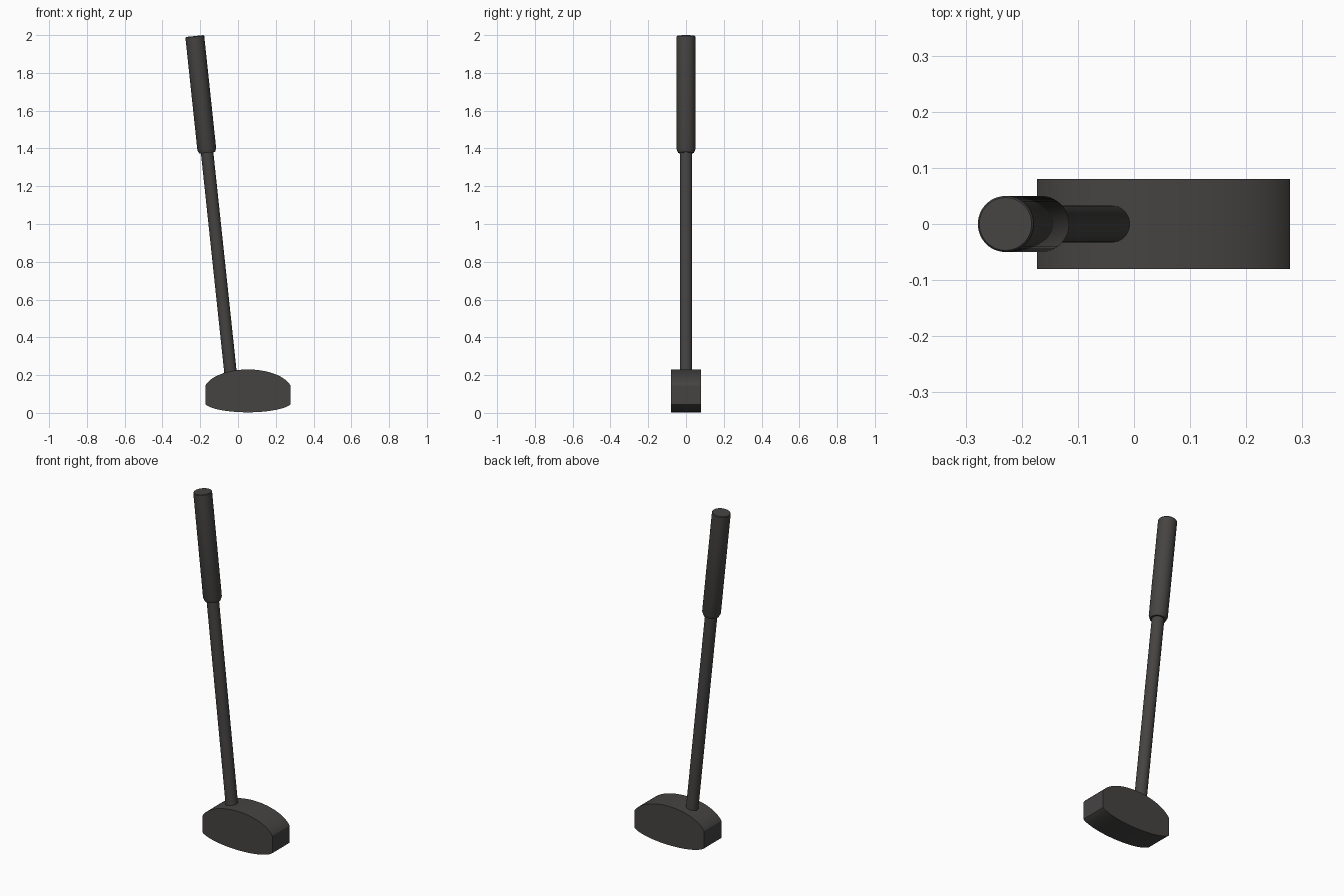
import bpy, bmesh, math
from mathutils import Vector

if "Cube" in bpy.data.objects:
    bpy.data.objects.remove(bpy.data.objects["Cube"])

dark = bpy.data.materials.new("dark_rubber")
dark.diffuse_color = (0.06, 0.057, 0.055, 1)
dark.use_nodes = True
dark.node_tree.nodes["Principled BSDF"].inputs["Base Color"].default_value = dark.diffuse_color


def add_object(name, bm, angle):
    bmesh.ops.recalc_face_normals(bm, faces=bm.faces[:])
    mesh = bpy.data.meshes.new(name)
    bm.to_mesh(mesh)
    bm.free()
    mesh.materials.append(dark)
    obj = bpy.data.objects.new(name, mesh)
    bpy.context.collection.objects.link(obj)
    bpy.ops.object.select_all(action='DESELECT')
    obj.select_set(True)
    bpy.context.view_layer.objects.active = obj
    bpy.ops.object.shade_smooth_by_angle(angle=math.radians(angle))
    return obj


# Leaning axis shared by the shaft and the grip
FOOT = Vector((-0.033, 0, 0.15))
TOP = Vector((-0.229, 0, 1.995))
AXIS = TOP - FOOT
LENGTH = AXIS.length


def lathe(name, profile, sides=48):
    """Capped solid of revolution from (radius, height), laid along the axis."""
    bm = bmesh.new()
    rings = [[bm.verts.new((r * math.cos(2 * math.pi * i / sides),
                            r * math.sin(2 * math.pi * i / sides), h))
              for i in range(sides)] for r, h in profile]
    for a, b in zip(rings, rings[1:]):
        for i in range(sides):
            j = (i + 1) % sides
            bm.faces.new((a[i], a[j], b[j], b[i]))
    bm.faces.new(rings[0][::-1])
    bm.faces.new(rings[-1])
    obj = add_object(name, bm, 30)
    obj.location = FOOT
    obj.rotation_euler = AXIS.to_track_quat('Z', 'Y').to_euler()
    return obj


# Mallet head: upright ends with a domed top and a shallower domed bottom
CX, HALF, DEPTH, STEPS = 0.0525, 0.2255, 0.08, 32


def dome(base, height):
    k = 0.96
    low = math.sqrt(1 - k * k)
    points = []
    for i in range(STEPS + 1):
        u = -math.cos(math.pi * i / STEPS)
        rise = (math.sqrt(1 - (k * u) ** 2) - low) / (1 - low)
        points.append((CX + HALF * u, base + height * rise))
    return points


outline = dome(0.145, 0.085) + dome(0.045, -0.042)[::-1]
bm = bmesh.new()
front = bm.faces.new([bm.verts.new((x, -DEPTH, z)) for x, z in outline])
extruded = bmesh.ops.extrude_face_region(bm, geom=[front], use_keep_orig=True)
back = [v for v in extruded["geom"] if isinstance(v, bmesh.types.BMVert)]
bmesh.ops.translate(bm, verts=back, vec=(0, 2 * DEPTH, 0))
add_object("mallet_head", bm, 25)

# Shaft, sunk into the head and running up inside the grip
lathe("shaft", [(0.033, 0), (0.033, LENGTH - 0.58)])

# Grip sleeve with a tapered lower lip and a slightly bevelled top
lathe("grip", [(0.042, LENGTH - 0.622), (0.050, LENGTH - 0.602),
               (0.050, LENGTH - 0.004), (0.047, LENGTH)])
